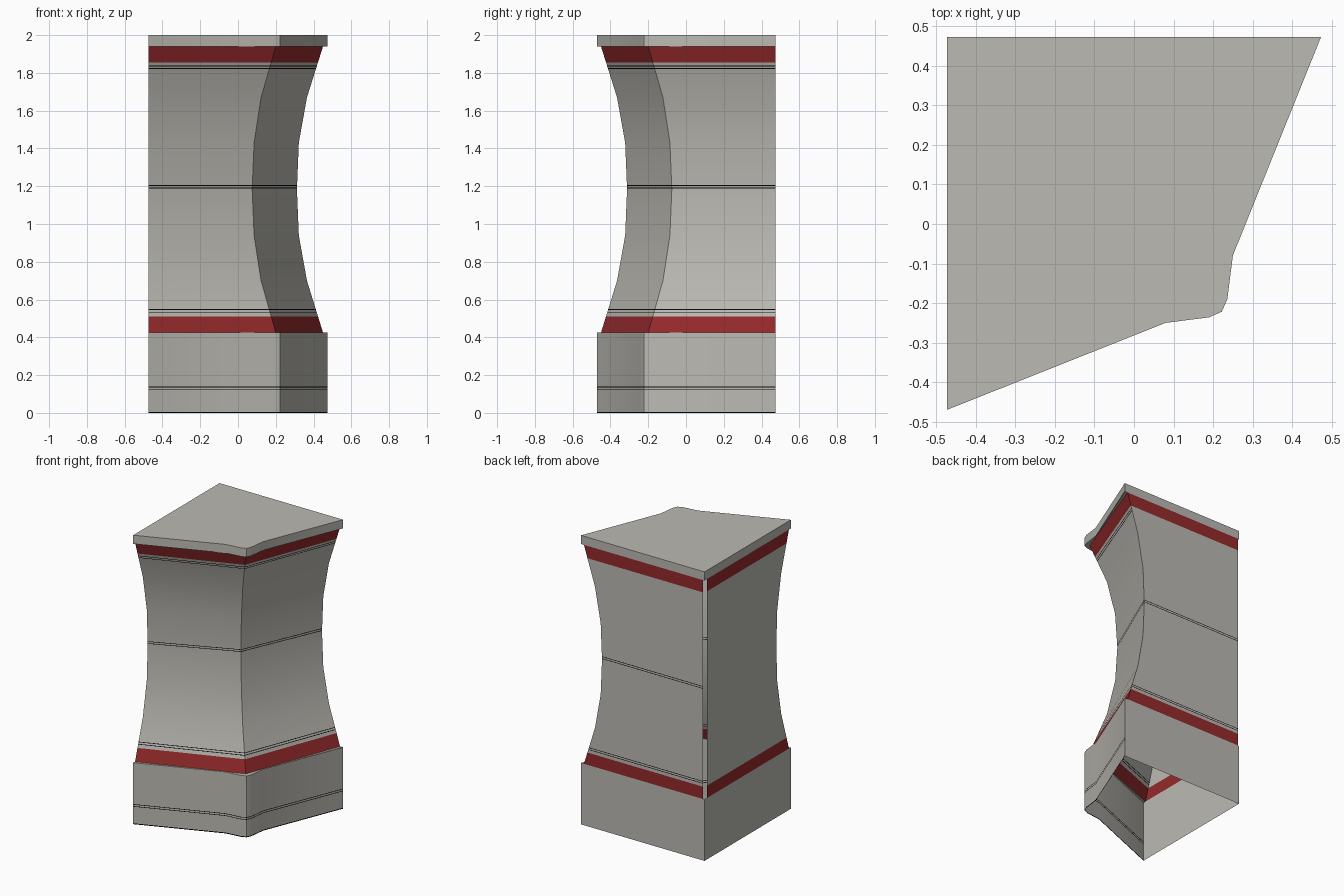
import bpy, bmesh, math

if "Cube" in bpy.data.objects:
    bpy.data.objects.remove(bpy.data.objects["Cube"])


def material(name, rgb):
    m = bpy.data.materials.new(name)
    m.diffuse_color = (*rgb, 1)
    m.use_nodes = True
    m.node_tree.nodes["Principled BSDF"].inputs["Base Color"].default_value = m.diffuse_color
    return m


MATS = [material("warm_grey", (0.50, 0.49, 0.45)),
        material("dark_red", (0.30, 0.023, 0.025)),
        material("black", (0.002, 0.002, 0.002))]

# Footprint: half of the front outline, mirrored across the corner diagonal
HALF = [(-0.473, -0.47), (0.08, -0.25), (0.19, -0.236), (0.222, -0.222)]
FOOT = HALF + [(-y, -x) for x, y in HALF[-2::-1]] + [(-0.473, 0.473)]
FOOT[4 + 2] = (0.473, 0.473)


def add_strip(bm, rings, closed):
    """Skin a stack of horizontal rings."""
    rows = [[bm.verts.new(p) for p in r] for r in rings]
    n = len(rings[0])
    for a, b in zip(rows, rows[1:]):
        for i in range(n if closed else n - 1):
            j = (i + 1) % n
            bm.faces.new((a[i], a[j], b[j], b[i]))
    return rows


def add_ledges(bm, z, up):
    """Narrow shelf between the footprint and the shaft, both front sides."""
    left = HALF + [(0.2, -0.2), (-0.473, -0.45)]
    right = [(-y, -x) for x, y in left]
    for k, poly in enumerate((left, right)):
        pts = poly if (k == 0) == up else poly[::-1]
        bm.faces.new([bm.verts.new((x, y, z)) for x, y in pts])


def finish(name, bm, red=(), lines=()):
    """Cut the colour bands by height, paint them and make the object."""
    for lo, hi in list(red) + [l[:2] for l in lines]:
        for z in (lo, hi):
            bmesh.ops.bisect_plane(bm, geom=bm.verts[:] + bm.edges[:] + bm.faces[:],
                                   plane_co=(0, 0, z), plane_no=(0, 0, 1), dist=1e-5)
    bm.normal_update()
    for f in bm.faces:
        c = f.calc_center_median()
        if abs(f.normal.z) > 0.9:
            continue
        if any(lo < c.z < hi for lo, hi in red):
            f.material_index = 1
        for lo, hi, back in lines:
            side = f.normal.x > -0.9 and (back or f.normal.y < 0.9)
            if lo < c.z < hi and side:
                f.material_index = 2
    me = bpy.data.meshes.new(name)
    bm.to_mesh(me)
    bm.free()
    for m in MATS:
        me.materials.append(m)
    ob = bpy.data.objects.new(name, me)
    bpy.context.collection.objects.link(ob)
    bpy.ops.object.select_all(action='DESELECT')
    ob.select_set(True)
    bpy.context.view_layer.objects.active = ob
    bpy.ops.object.shade_smooth_by_angle(angle=math.radians(30))
    return ob


def double_line(z, back):
    """Pair of hairline grooves around one height."""
    return [(z - 0.009, z - 0.005, back), (z + 0.005, z + 0.009, back)]


# Base: hollow block, open underneath
bm = bmesh.new()
add_strip(bm, [[(x, y, z) for x, y in FOOT] for z in (0, 0.425)], True)
add_ledges(bm, 0.425, True)
finish("base", bm, lines=double_line(0.13, False) + [(-1, 0.006, False)])

# Shaft: front sides sweep inward; a narrow slit stays open at the rear corner
PROFILE = [(0.425, 0.45, 0.20), (0.70, 0.365, 0.122), (0.94, 0.322, 0.085),
           (1.185, 0.312, 0.075), (1.43, 0.322, 0.085), (1.67, 0.365, 0.122),
           (1.94, 0.45, 0.20)]
bm = bmesh.new()
add_strip(bm, [[(-0.473, 0.445, z), (-0.473, -e, z), (c, -c, z),
                (e, 0.473, z), (-0.463, 0.473, z)] for z, e, c in PROFILE], False)
finish("shaft", bm, red=[(0.425, 0.51), (1.855, 1.94)],
       lines=double_line(0.54, True) + double_line(1.197, True)
       + double_line(1.83, False))

# Cap: thin slab with the same footprint
bm = bmesh.new()
rows = add_strip(bm, [[(x, y, z) for x, y in FOOT] for z in (1.94, 2.0)], True)
bm.faces.new(rows[1])
add_ledges(bm, 1.94, False)
finish("cap", bm)
